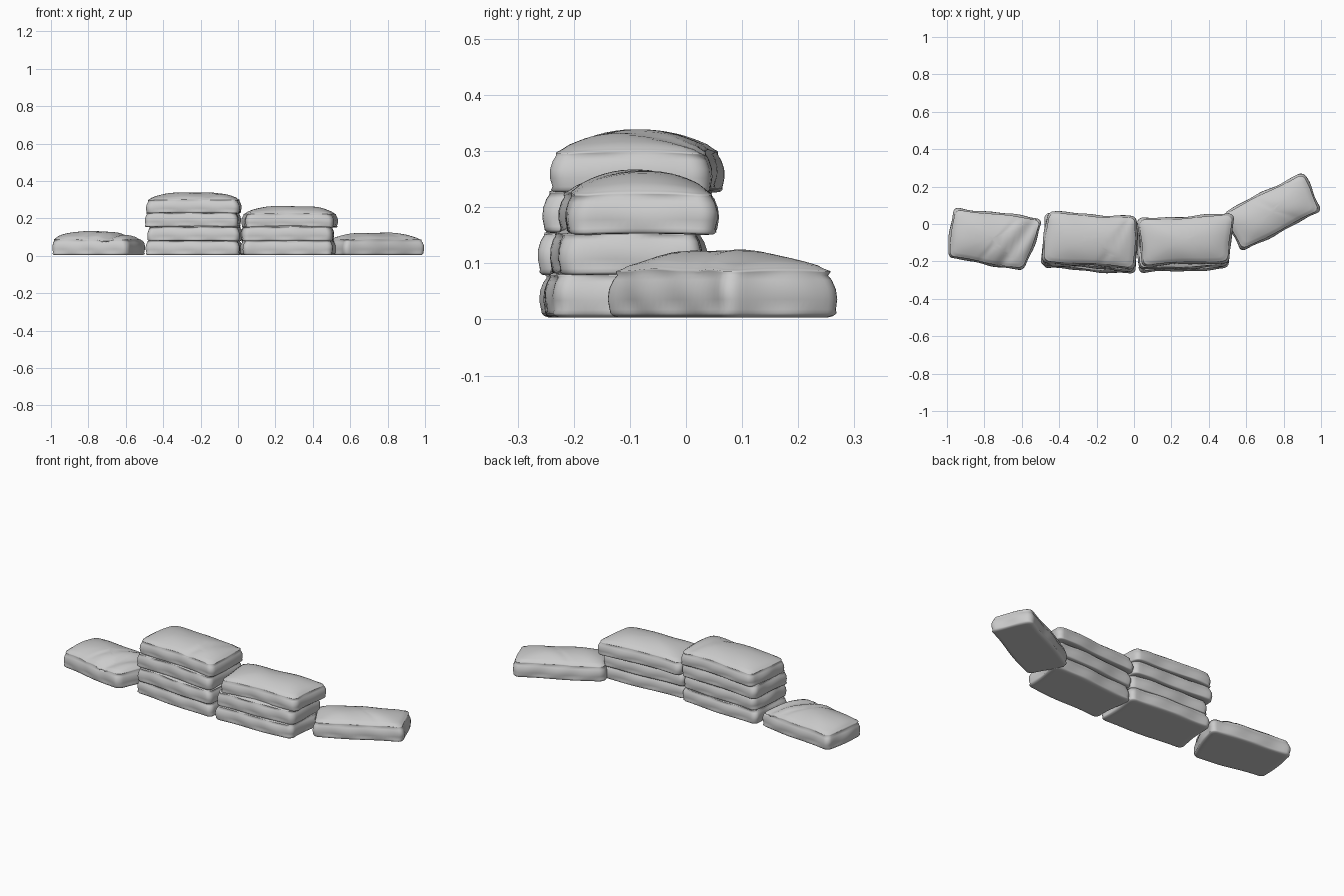
import bpy, bmesh, random
from math import sin, cos, pi, exp
from mathutils import Vector

if "Cube" in bpy.data.objects:
    bpy.data.objects.remove(bpy.data.objects["Cube"])

random.seed(4)


def rounded_outline(a, b, r, nl=22, nw=14, nc=6):
    """Closed counter-clockwise rounded rectangle, half sizes a and b."""
    pts = []
    corners = [(a - r, -b + r, -90), (a - r, b - r, 0), (-a + r, b - r, 90), (-a + r, -b + r, 180)]
    for i, (cx, cy, deg) in enumerate(corners):
        for k in range(nc + 1):
            t = (deg + 90 * k / nc) * pi / 180
            pts.append((cx + r * cos(t), cy + r * sin(t)))
        n = nw if i % 2 == 0 else nl
        nx, ny, nd = corners[(i + 1) % 4]
        t = nd * pi / 180
        end = Vector((nx + r * cos(t), ny + r * sin(t)))
        start = Vector(pts[-1])
        pts += [tuple(start.lerp(end, k / n)) for k in range(1, n)]
    return pts


def bag(name, corners, z0, h, dome, lift=0.0, droop=0.0, creases=()):
    """Filled bag over four ground corners: front left, front right, back right, back left."""
    c = [Vector(p) for p in corners]
    a = ((c[1] - c[0]).length + (c[2] - c[3]).length) / 4
    b = ((c[3] - c[0]).length + (c[2] - c[1]).length) / 4
    ph = [random.uniform(0, 6.28) for _ in range(4)]
    outline = rounded_outline(a, b, 0.03)

    def swell(u, v):
        return max(0, 1 - abs(u) ** 4) * max(0, 1 - abs(v) ** 2.2)

    def place(u, v, zt, top):
        # bilinear footprint with slightly slack edges
        s, t = (u + 1) / 2, (v + 1) / 2
        p = (c[0] * (1 - s) + c[1] * s) * (1 - t) + (c[3] * (1 - s) + c[2] * s) * t
        p = p + Vector((0.004 * sin(3 * v + ph[0]) * u, 0.004 * sin(4 * u + ph[1]) * v))
        f = swell(u, v)
        z = z0 + zt - droop * (0.6 * u ** 4 + 0.4 * v ** 4)
        z += f * (dome if top else lift)
        if top:
            z += 0.0015 * sin(7 * u + 3 * v + ph[2]) * (1 - u ** 4)
            for u0, slope, width, depth in creases:
                d = (u - u0 - slope * v) / width
                z -= depth * exp(-d * d)
        return p.x, p.y, max(z, 0)

    # wall section: inset, height, is top
    wall = [(0.014, 0, 0), (0.005, 0.003, 0), (0.001, 0.1 * h, 0), (0.002, 0.18 * h, 0),
            (-0.001, 0.4 * h, 0), (0.0, 0.62 * h, 0), (0.005, 0.82 * h, 0), (0.010, 0.92 * h, 0),
            (0.009, 0.95 * h, 1), (0.009, 0.98 * h, 1), (0.014, 0.985 * h, 1),
            (0.019, h, 1), (0.026, 1.03 * h, 1)]
    rings = [(k, 0.014, 0, 0) for k in (0.25, 0.5, 0.75, 0.9)]
    rings += [(1, i, z, t) for i, z, t in wall]
    rings += [(k, 0.026, (1.03 + 0.03 * (1 - k)) * h, 1) for k in (0.94, 0.87, 0.78, 0.68, 0.56, 0.42, 0.28, 0.14)]

    bm = bmesh.new()
    loops = []
    for k, inset, zt, top in rings:
        loop = []
        for j, (x, y) in enumerate(outline):
            pucker = 0.0
            if k == 1 and 0.1 * h < zt < 0.95 * h:
                pucker = 0.0022 * sin(9 * x / a + 5 * y / b + ph[3] + 30 * zt)
            u = x / a * k * (1 - (inset + pucker) / a)
            v = y / b * k * (1 - (inset + pucker) / b)
            loop.append(bm.verts.new(place(u, v, zt, top)))
        loops.append(loop)
    n = len(outline)
    for l0, l1 in zip(loops, loops[1:]):
        for j in range(n):
            bm.faces.new((l0[j], l0[(j + 1) % n], l1[(j + 1) % n], l1[j]))
    lo = bm.verts.new(place(0, 0, 0, 0))
    hi = bm.verts.new(place(0, 0, 1.06 * h, 1))
    for j in range(n):
        bm.faces.new((lo, loops[0][(j + 1) % n], loops[0][j]))
        bm.faces.new((hi, loops[-1][j], loops[-1][(j + 1) % n]))
    for f in bm.faces:
        f.smooth = True
    me = bpy.data.meshes.new(name)
    bm.to_mesh(me)
    bm.free()
    ob = bpy.data.objects.new(name, me)
    bpy.context.collection.objects.link(ob)
    return ob


def shifted(corners, dx, dy):
    return [(x + dx, y + dy) for x, y in corners]


# single bags at both ends
bag("left_end_bag", [(-1.0, -0.18), (-0.585, -0.25), (-0.485, 0.03), (-0.965, 0.088)], 0.003, 0.082, 0.042,
    creases=[(0.62, 0.25, 0.16, 0.017), (0.15, 0.35, 0.07, 0.004)])
bag("right_end_bag", [(0.57, -0.15), (1.005, 0.07), (0.905, 0.28), (0.475, 0.06)], 0.003, 0.082, 0.034,
    creases=[(0.1, -0.4, 0.08, 0.002)])

# tall stack of four
tall = [(-0.495, -0.205), (0.005, -0.24), (0.02, 0.038), (-0.465, 0.066)]
tall_shift = [(0.0, -0.022), (0.004, -0.028), (-0.006, -0.012), (0, 0)]
for i, (dx, dy) in enumerate(tall_shift):
    top = i == 3
    bag(f"tall_stack_bag_{i + 1}", shifted(tall, dx, dy), 0.003 + 0.0755 * i, 0.076 if not top else 0.071,
        0.034 if top else 0.010, 0.012 if i else 0, 0.008 if top else 0.003 * (i > 0),
        [(0.55, 0.3, 0.08, 0.005)] if top else [])

# shorter stack of three
short = [(0.04, -0.225), (0.512, -0.205), (0.532, 0.055), (0.022, 0.028)]
short_shift = [(-0.01, -0.035), (-0.012, -0.022), (0, 0)]
for i, (dx, dy) in enumerate(short_shift):
    top = i == 2
    bag(f"short_stack_bag_{i + 1}", shifted(short, dx, dy), 0.003 + 0.0755 * i, 0.077 if not top else 0.072,
        0.036 if top else 0.010, 0.012 if i else 0, 0.008 if top else 0.003 * (i > 0))
